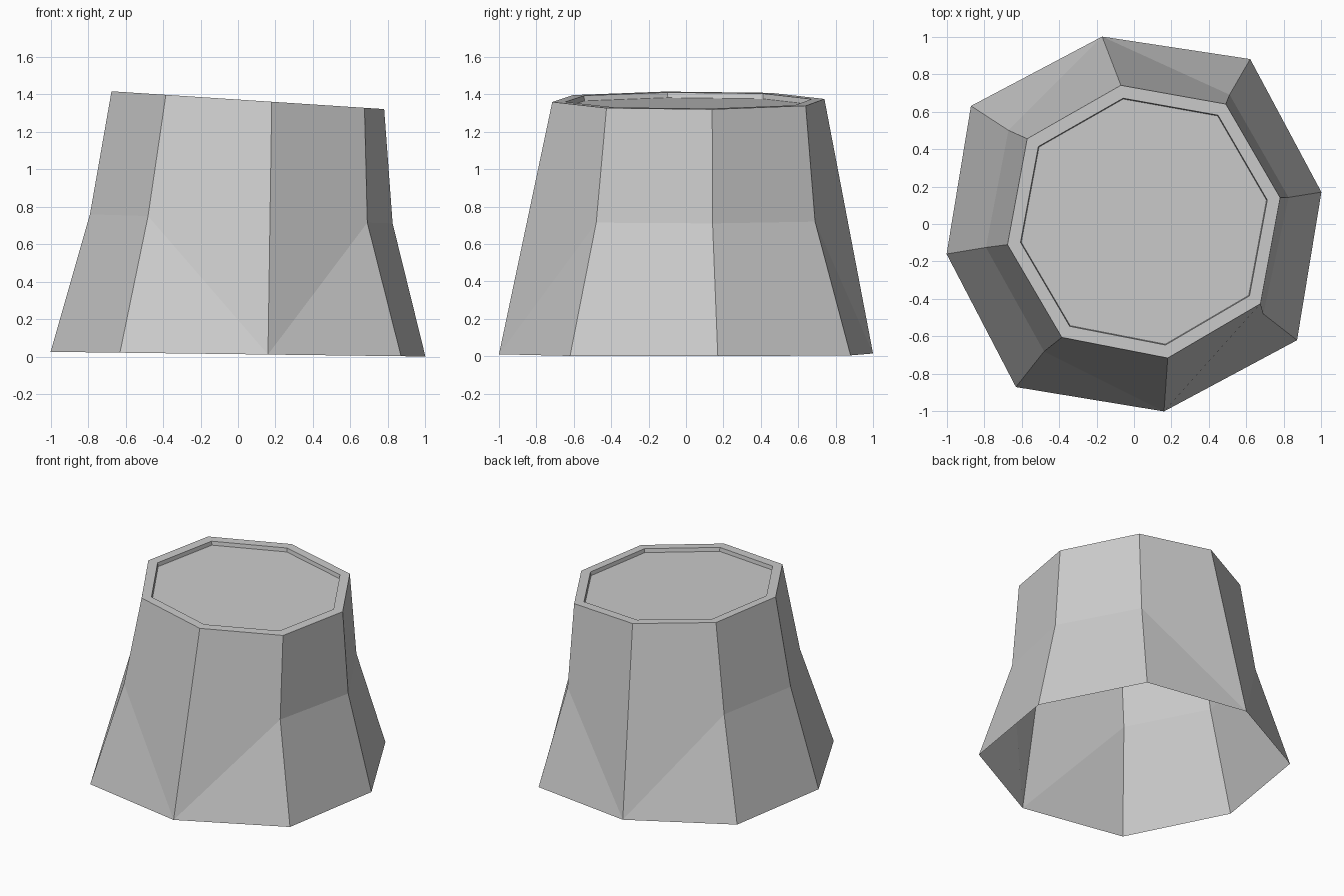
import bpy, bmesh

if "Cube" in bpy.data.objects:
    bpy.data.objects.remove(bpy.data.objects["Cube"])

# Corner positions around the slightly uneven octagon, counter-clockwise from +x
BASE = [(1.0, .17), (.62, .88), (-.17, 1.0), (-.87, .63),
        (-1.0, -.16), (-.63, -.87), (.16, -1.0), (.87, -.62)]
# Bend points of the flared corners; two corners run straight
WAIST = [(.825, .142), (.51, .69), None, (-.67, .50),
         (-.79, -.125), (-.48, -.68), None, (.69, -.48)]
RIM = [(.78, .14), (.49, .64), (-.07, .74), (-.57, .455),
       (-.675, -.11), (-.385, -.605), (.18, -.715), (.675, -.425)]
CENTRE = (.055, .015)
N = 8

bm = bmesh.new()


def ring(points, z0, slope):
    """Corners lying on a plane tilted along x."""
    return [bm.verts.new((p[0], p[1], z0 + slope * p[0])) if p else None for p in points]


def inset(k):
    return [tuple(c + (v - c) * k for v, c in zip(p, CENTRE)) for p in RIM]


base = ring(BASE, .0125, -.0125)
waist = ring(WAIST, .735, -.03)
rim = ring(RIM, 1.371, -.0653)
lip = ring(inset(.905), 1.371, -.0653)
floor = ring(inset(.899), 1.343, -.0653)

for i in range(N):
    j = (i + 1) % N
    # Flared side walls, open at the bottom
    if waist[i] and waist[j]:
        bm.faces.new((base[i], base[j], waist[j], waist[i]))
        bm.faces.new((waist[i], waist[j], rim[j], rim[i]))
    elif waist[i]:
        bm.faces.new((base[i], base[j], waist[i]))
        bm.faces.new((waist[i], base[j], rim[j], rim[i]))
    else:
        bm.faces.new((base[i], base[j], waist[j]))
        bm.faces.new((base[i], waist[j], rim[j], rim[i]))
    # Flat rim and shallow recess wall
    bm.faces.new((rim[i], rim[j], lip[j], lip[i]))
    bm.faces.new((lip[i], lip[j], floor[j], floor[i]))
# Recessed top
bm.faces.new(floor)

mesh = bpy.data.meshes.new("stump")
bm.to_mesh(mesh)
bm.free()

grey = bpy.data.materials.new("stone grey")
grey.diffuse_color = (.6, .6, .6, 1)
grey.use_nodes = True
grey.node_tree.nodes["Principled BSDF"].inputs["Base Color"].default_value = grey.diffuse_color
mesh.materials.append(grey)
bpy.context.collection.objects.link(bpy.data.objects.new("stump", mesh))
